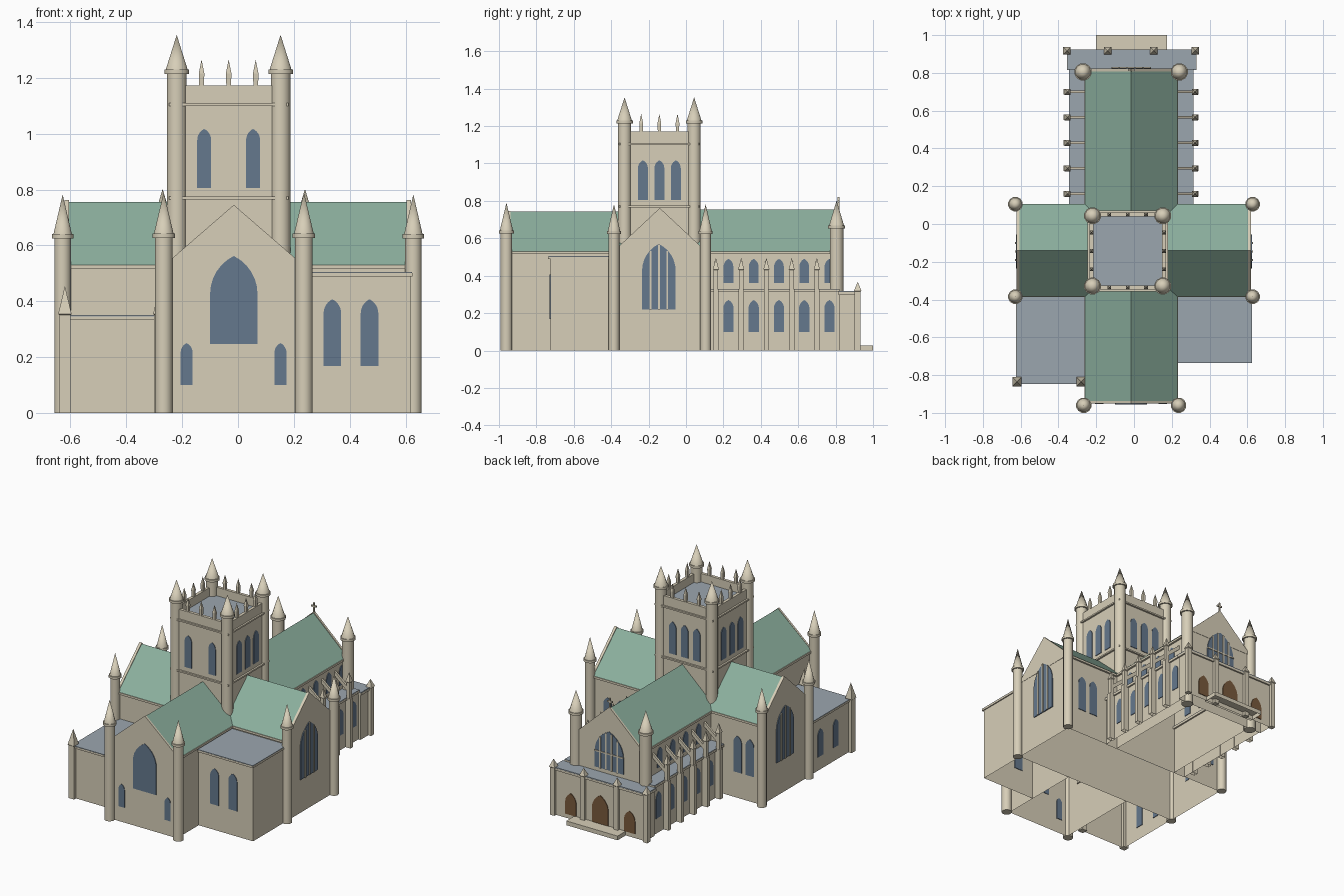
import bpy, bmesh, math

cube = bpy.data.objects.get("Cube")
if cube:
    bpy.data.objects.remove(cube)


def material(name, rgb):
    m = bpy.data.materials.new(name)
    m.use_nodes = True
    m.diffuse_color = (*rgb, 1)
    m.node_tree.nodes["Principled BSDF"].inputs["Base Color"].default_value = (*rgb, 1)
    return m


STONE = material("warm_stone", (0.68, 0.62, 0.48))
GREEN = material("green_copper_roof", (0.26, 0.43, 0.34))
LEAD = material("grey_lead_roof", (0.33, 0.38, 0.43))
GLASS = material("blue_glass", (0.13, 0.19, 0.27))
WOOD = material("brown_door", (0.19, 0.10, 0.045))
MID = -0.015          # nave centre line in x
CROSS = -0.14         # transept centre line in y


def finish(name, bm, *mats):
    bmesh.ops.recalc_face_normals(bm, faces=bm.faces)
    bm.normal_update()
    if len(mats) > 1:   # sloping faces take the second colour
        for f in bm.faces:
            f.material_index = int(f.normal.z > 0.2)
    me = bpy.data.meshes.new(name)
    bm.to_mesh(me)
    bm.free()
    for m in mats:
        me.materials.append(m)
    ob = bpy.data.objects.new(name, me)
    bpy.context.collection.objects.link(ob)
    return ob


def prism(name, pts, axis, a, b, *mats):
    """Extrude an upright (u, z) outline along x or y; walls stay open to the ground."""
    bm = bmesh.new()
    place = (lambda u, z, w: (w, u, z)) if axis == "x" else (lambda u, z, w: (u, w, z))
    ends = [[bm.verts.new(place(u, z, w)) for u, z in pts] for w in (a, b)]
    for ring in ends:
        bm.faces.new(ring)
    n = len(pts)
    for i in range(n):
        j = (i + 1) % n
        bm.faces.new((ends[0][i], ends[0][j], ends[1][j], ends[1][i]))
    bmesh.ops.recalc_face_normals(bm, faces=bm.faces)
    floor = [f for f in bm.faces if all(v.co.z == 0 for v in f.verts)]
    bmesh.ops.delete(bm, geom=floor, context="FACES_ONLY")
    return finish(name, bm, *mats)


def box(name, x0, x1, y0, y1, z0, z1, mat=STONE):
    return prism(name, [(x0, z0), (x1, z0), (x1, z1), (x0, z1)], "y", y0, y1, mat)


def lathe(name, x, y, profile, sides):
    """Faceted solid from (radius, z) pairs, closed to a point at the top."""
    bm = bmesh.new()
    rings = []
    for r, z in profile[:-1]:
        r /= math.cos(math.pi / sides)
        angles = [math.tau * (i + 0.5) / sides for i in range(sides)]
        rings.append([bm.verts.new((x + r * math.cos(t), y + r * math.sin(t), z)) for t in angles])
    tip = bm.verts.new((x, y, profile[-1][1]))
    bm.faces.new(rings[0])
    for i in range(sides):
        j = (i + 1) % sides
        for lo, hi in zip(rings, rings[1:]):
            bm.faces.new((lo[i], lo[j], hi[j], hi[i]))
        bm.faces.new((rings[-1][i], rings[-1][j], tip))
    return finish(name, bm, STONE)


def turret(name, x, y, r, ring, top, base=0):
    ob = lathe(name, x, y, [(r, base), (r, ring - 0.008), (r + 0.009, ring - 0.008),
                            (r + 0.009, ring + 0.008), (r + 0.004, ring + 0.008), (0, top)], 12)
    bpy.ops.object.select_all(action="DESELECT")
    ob.select_set(True)
    bpy.context.view_layer.objects.active = ob
    bpy.ops.object.shade_smooth_by_angle(angle=math.radians(35))


def pinnacle(name, x, y, r, shoulder, top, base=0):
    lathe(name, x, y, [(r, base), (r, shoulder), (r + 0.004, shoulder + 0.004), (0, top)], 4)


def arch(name, axis, wall, out, u, z0, z1, w, mat=GLASS, lights=1, transom=None):
    """Pointed window or door plate on a wall, with optional stone mullions."""
    h = min(0.8 * w, 0.6 * (z1 - z0))
    d = (h * h - w * w / 4) / w
    rad, spring, steps = w / 2 + d, z1 - h, 6
    end = math.acos(d / rad)
    curve = [(rad * math.cos(end * i / steps) - d, spring + rad * math.sin(end * i / steps))
             for i in range(steps + 1)]
    pts = [(u - w / 2, z0), (u + w / 2, z0)] + [(u + a, z) for a, z in curve]
    pts += [(u - a, z) for a, z in reversed(curve[:-1])]
    prism(name, pts, axis, wall - out * 0.004, wall + out * 0.004, mat)

    def bar(u0, u1, b0, b1):
        prism(name + "_bar", [(u0, b0), (u1, b0), (u1, b1), (u0, b1)], axis,
              wall, wall + out * 0.009, STONE)
    for i in range(1, lights):
        off = w * i / lights - w / 2
        top = spring + math.sqrt(rad ** 2 - (abs(off) + d) ** 2)
        bar(u + off - 0.005, u + off + 0.005, z0, top - 0.004)
    if transom:
        bar(u - w / 2, u + w / 2, transom, transom + 0.008)


def gable_roof(name, axis, mid, half, eave, ridge, a, b, *mats):
    prism(name, [(mid - half, eave), (mid + half, eave), (mid, ridge)], axis, a, b, *mats)


def flat_block(name, x0, x1, y0, y1, top):
    box(name, x0, x1, y0, y1, 0, top - 0.004)
    box(name + "_cornice", x0 - 0.007, x1 + 0.007, y0 - 0.012, y1, top - 0.016, top - 0.004)
    box(name + "_roof", x0 - 0.006, x1 + 0.006, y0 - 0.011, y1, top - 0.004, top, LEAD)


# Choir, at the front
box("choir", -0.25, 0.22, -0.95, -0.37, 0, 0.53)
gable_roof("choir_roof", "y", MID, 0.245, 0.53, 0.742, -0.95, CROSS, STONE, GREEN)
gable_roof("choir_coping", "y", MID, 0.248, 0.53, 0.745, -0.951, -0.938, STONE)
arch("choir_window", "y", -0.951, -1, MID, 0.246, 0.562, 0.17)
for x in (-0.184, 0.152):
    arch("choir_side_lancet", "y", -0.95, -1, x, 0.1, 0.25, 0.043)

# Nave, at the back
box("nave", -0.25, 0.22, 0.09, 0.82, 0, 0.53)
gable_roof("nave_roof", "y", MID, 0.245, 0.53, 0.755, CROSS, 0.82, STONE, GREEN)
gable_roof("nave_coping", "y", MID, 0.25, 0.53, 0.763, 0.808, 0.822, STONE)
arch("west_window", "y", 0.822, 1, MID, 0.345, 0.6, 0.21, lights=5, transom=0.45)
box("cross_upright", MID - 0.005, MID + 0.005, 0.81, 0.82, 0.75, 0.82)
box("cross_arm", MID - 0.018, MID + 0.018, 0.81, 0.82, 0.792, 0.802)

# Eaves courses along the long walls of choir and nave
for s in (-1, 1):
    for name, y0, y1 in (("choir", -0.95, -0.37), ("nave", 0.09, 0.82)):
        wx = MID + s * 0.235
        box(name + "_eaves", wx - 0.013, wx + 0.013, y0, y1, 0.515, 0.529)

# Transept
box("transept", -0.62, 0.618, -0.375, 0.095, 0, 0.53)
box("transept_cornice", -0.615, 0.613, -0.387, 0.107, 0.515, 0.529)
gable_roof("transept_roof", "x", CROSS, 0.245, 0.53, 0.755, -0.62, 0.618, STONE, GREEN)
for s, wall in ((-1, -0.62), (1, 0.618)):
    gable_roof("transept_coping", "x", CROSS, 0.248, 0.53, 0.762,
               wall - s * 0.015, wall + s * 0.002, STONE)
    arch("transept_window", "x", wall + s * 0.002, s, -0.145, 0.22, 0.57, 0.18, lights=4)
    for off in (0.43, 0.52):
        arch("transept_lancet", "y", 0.095, 1, MID + s * off, 0.17, 0.41, 0.06)

# Flat roofed blocks beside the choir
flat_block("left_chapel", 0.22, 0.618, -0.725, -0.37, 0.505)
for x in (0.338, 0.471):
    arch("left_chapel_window", "y", -0.725, -1, x, 0.168, 0.407, 0.063)
flat_block("right_chapel", -0.617, -0.25, -0.835, -0.37, 0.35)
for y in (-0.52, -0.68):
    arch("right_chapel_window", "x", -0.617, -1, y, 0.09, 0.27, 0.055)
for x in (-0.62, -0.28):
    pinnacle("chapel_pinnacle", x, -0.835, 0.02, 0.35, 0.455)

# Aisles with buttresses and fliers
for s in (-1, 1):
    x0, x1 = sorted((MID + s * 0.235, MID + s * 0.32))
    box("aisle", x0, x1, 0.09, 0.82, 0, 0.32)
    box("aisle_cornice", x0 - 0.01, x1 + 0.01, 0.09, 0.82, 0.312, 0.326)
    box("aisle_roof", x0 - 0.009, x1 + 0.009, 0.09, 0.82, 0.326, 0.33, LEAD)
    for i in range(5):
        y = 0.16 + i * 0.135
        px = MID + s * 0.337
        box("buttress", px - 0.02, px + 0.02, y - 0.014, y + 0.014, 0, 0.325)
        pinnacle("buttress_pinnacle", px, y, 0.012, 0.43, 0.495, 0.32)
        wx = MID + s * 0.23
        prism("flying_buttress", [(px, 0.36), (wx, 0.45), (wx, 0.48), (px, 0.39)], "y",
              y - 0.007, y + 0.007, STONE)
        arch("aisle_window", "x", MID + s * 0.32, s, y + 0.067, 0.1, 0.27, 0.055)
        arch("clerestory_window", "x", MID + s * 0.235, s, y + 0.067, 0.36, 0.49, 0.052)

# Entrance front with three doors and a step
box("porch", -0.345, 0.32, 0.82, 0.915, 0, 0.31)
box("porch_cornice", -0.354, 0.33, 0.815, 0.925, 0.298, 0.312)
box("porch_roof", -0.353, 0.329, 0.815, 0.924, 0.312, 0.318, LEAD)
box("entrance_step", -0.2, 0.175, 0.9, 1.0, 0, 0.028)
for x in (-0.355, -0.14, 0.105, 0.325):
    pinnacle("porch_pinnacle", x, 0.918, 0.016, 0.315, 0.368)
for x, w, top in ((MID - 0.215, 0.08, 0.17), (MID, 0.12, 0.215), (MID + 0.215, 0.08, 0.17)):
    arch("door", "y", 0.915, 1, x, 0.028, top, w, WOOD)

# Central tower
TX0, TX1, TY0, TY1 = -0.235, 0.168, -0.345, 0.06
TX, TY = (TX0 + TX1) / 2, (TY0 + TY1) / 2
box("tower", TX0, TX1, TY0, TY1, 0.53, 1.1)
for z in (0.765, 1.1):
    box("tower_string", TX0 - 0.012, TX1 + 0.012, TY0 - 0.012, TY1 + 0.012, z, z + 0.01)
box("tower_roof", TX0 + 0.01, TX1 - 0.01, TY0 + 0.01, TY1 - 0.01, 1.11, 1.116, LEAD)
for s in (-1, 1):
    x, y = TX + s * 0.192, TY + s * 0.193
    box("parapet", x - 0.01, x + 0.01, TY0, TY1, 1.11, 1.172)
    box("parapet", TX0, TX1, y - 0.01, y + 0.01, 1.11, 1.172)
    for off in (-0.097, 0, 0.097):
        for qx, qy in ((x, TY + off), (TX + off, y)):
            lathe("parapet_spike", qx, qy, [(0.008, 1.165), (0.01, 1.215), (0, 1.265)], 4)
    for off in (-0.088, 0, 0.088):
        arch("tower_window", "x", TX + s * 0.2015, s, TY + off, 0.805, 1.017, 0.053)
        if s > 0:
            arch("tower_back_window", "y", TY1, 1, TX + off, 0.805, 1.017, 0.053)
    arch("tower_front_window", "y", TY0, -1, TX + s * 0.0875, 0.805, 1.017, 0.05)
    for t in (-1, 1):
        turret("tower_turret", TX + s * 0.186, TY + t * 0.186, 0.035, 1.222, 1.354, 0.53)

# Corner turrets of choir, nave and transept
for s in (-1, 1):
    turret("choir_turret", MID + s * 0.251, -0.96, 0.031, 0.635, 0.79)
    turret("nave_turret", MID + s * 0.255, 0.805, 0.036, 0.66, 0.802)
    for y in (-0.385, 0.105):
        turret("transept_turret", s * 0.628, y, 0.029, 0.632, 0.782)
